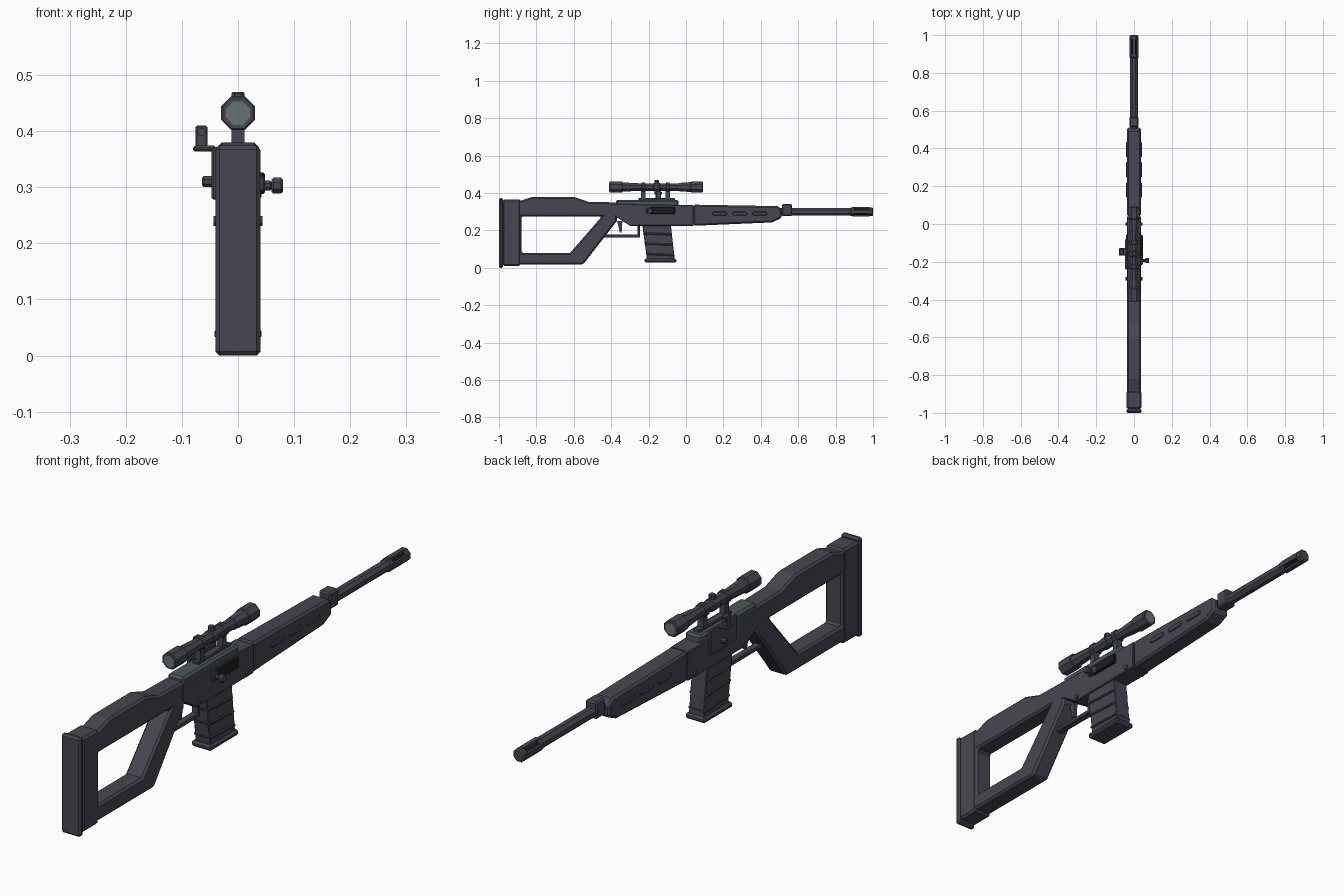
import bpy, bmesh, math
from mathutils import Matrix, Vector

if "Cube" in bpy.data.objects:
    bpy.data.objects.remove(bpy.data.objects["Cube"])


def material(name, red, green, blue):
    mat = bpy.data.materials.new(name)
    mat.use_nodes = True
    colour = (red, green, blue, 1)
    mat.diffuse_color = colour
    shader = next(n for n in mat.node_tree.nodes if n.type == 'BSDF_PRINCIPLED')
    shader.inputs["Base Color"].default_value = colour
    return mat


GREY = material("dark grey", red=.062, green=.062, blue=.085)
COVER = material("cover grey", red=.075, green=.095, blue=.1)
BLACK = material("black", red=.012, green=.012, blue=.015)
GLASS = material("lens glass", red=.13, green=.17, blue=.18)

# Shared measures: half widths, chamfers and the two long axes
BODY, SLIM, THIN = .037, .014, .007
CHAMFER, FINE = .008, .003
BARREL_Z, SCOPE_Z = .3, .432


def finish(name, bm, mat, bevel):
    bmesh.ops.recalc_face_normals(bm, faces=bm.faces)
    mesh = bpy.data.meshes.new(name)
    bm.to_mesh(mesh)
    bm.free()
    mesh.materials.append(mat)
    part = bpy.data.objects.new(name, mesh)
    bpy.context.collection.objects.link(part)
    if bevel:
        add_bevel(part, bevel)
    return part


def add_bevel(part, width):
    chamfer = part.modifiers.new("chamfer", 'BEVEL')
    chamfer.width, chamfer.segments = width, 1
    chamfer.limit_method = 'ANGLE'
    chamfer.angle_limit = math.radians(50)


def prism(name, points, half=BODY, mat=GREY, bevel=CHAMFER, x=0):
    """Side profile of (y, z) points extruded across the width."""
    bm = bmesh.new()
    side = bm.faces.new([bm.verts.new((x - half, y, z)) for y, z in points])
    grown = bmesh.ops.extrude_face_region(bm, geom=[side])["geom"]
    moved = [v for v in grown if isinstance(v, bmesh.types.BMVert)]
    bmesh.ops.translate(bm, vec=(half + half, 0, 0), verts=moved)
    return finish(name, bm, mat, bevel)


def box(name, y, z, half=BODY, mat=GREY, bevel=FINE, x=0):
    """Block spanning the given y and z ranges."""
    (back, front), (low, high) = y, z
    corners = [(back, low), (front, low), (front, high), (back, high)]
    return prism(name, corners, half, mat, bevel, x)


def tube(name, span, radius, tip=None, axis='Y', x=0, y=0, z=BARREL_Z, mat=GREY, bevel=FINE):
    """Eight-sided rod or cone along an axis; radii are measured to the flats."""
    start, end = span
    turn = {'X': Matrix.Rotation(math.pi / 2, 4, 'Y'),
            'Y': Matrix.Rotation(-math.pi / 2, 4, 'X'),
            'Z': Matrix()}[axis]
    along = turn @ Vector((0, 0, (start + end) / 2))
    half_step = math.pi / 8
    place = Matrix.Translation(Vector((x, y, z)) + along) @ turn @ Matrix.Rotation(half_step, 4, 'Z')
    bm = bmesh.new()
    bmesh.ops.create_cone(bm, cap_ends=True, segments=8, depth=end - start, matrix=place,
                          radius1=radius / math.cos(half_step),
                          radius2=(tip or radius) / math.cos(half_step))
    return finish(name, bm, mat, bevel)


def around(centre, reach):
    return (centre - reach, centre + reach)


# Skeleton stock with its opening
stock = prism("stock", [(-.97, .018), (-.55, .018), (-.37, .25), (-.37, .35), (-.52, .353),
                        (-.6, .38), (-.82, .38), (-.88, .36), (-.97, .36)], bevel=None)
cutter = prism("stock_opening_cutter", [(-.88, .08), (-.62, .08), (-.45, .275), (-.88, .275)],
               half=BODY + BODY, bevel=None)
cutter.hide_render = True
cutter.hide_set(True)
opening = stock.modifiers.new("opening", 'BOOLEAN')
opening.operation, opening.solver = 'DIFFERENCE', 'EXACT'
opening.object = cutter
add_bevel(stock, CHAMFER)
box("butt_block", y=(-.98, -.885), z=(.01, .366), half=BODY + .002, bevel=CHAMFER)
box("butt_pad", y=(-1, -.978), z=(0, .374), half=BODY + .003, bevel=THIN)

# Receiver with its pins and top cover
prism("receiver", [(-.385, .28), (-.3, .225), (.04, .225), (.04, .335), (-.385, .342)],
      half=BODY + .001, bevel=FINE)
for end, y in {"rear": -.29, "front": 0}.items():
    tube(f"{end}_receiver_pin", span=around(0, BODY + THIN), radius=.009, axis='X', y=y, z=.24, bevel=None)
box("top_cover", y=(-.375, -.04), z=(.32, .363), half=BODY - FINE, mat=COVER, bevel=CHAMFER)

# Ejection port and charging handle
box("ejection_port", y=(-.19, -.06), z=(.288, .326), half=CHAMFER, mat=BLACK, x=BODY + FINE)
box("bolt_carrier", y=around(-.19, .025), z=around(.306, SLIM), half=CHAMFER, x=BODY + FINE)
tube("charging_handle", span=(BODY, .06), radius=.009, axis='X', y=-.193, z=.303)
tube("charging_knob", span=(.06, .08), radius=SLIM, axis='X', y=-.193, z=.303)

# Side plate carrying a shelf, lever block and knob
box("side_plate", y=(-.24, -.08), z=(.278, .372), half=THIN, x=-BODY - FINE)
box("side_plate_shelf", y=around(-.148, .02), z=(.364, .374), half=.02, x=-.06)
box("lever_block", y=around(-.148, SLIM), z=(.37, .41), half=.011, x=-.065)
tube("lever_screw", span=around(-.148, .02), radius=THIN, x=-.065, z=.398, bevel=None)
tube("side_plate_knob", span=(-.064, -BODY), radius=.01, axis='X', y=-.15, z=.31)

# Handguard with raised pill-shaped ribs
prism("handguard", [(.04, .225), (.46, .243), (.51, .266), (.51, .315), (.49, .33), (.04, .338)])
for i in range(3):
    middle = .18 + i * .107
    outline = []
    for sy, sz in ((-1, -1), (1, -1), (1, 1), (-1, 1)):
        flat = (middle + sy * .032, .29 + sz * .01)
        tip = (middle + sy * .04, .29 + sz * FINE)
        outline += [flat, tip] if sy == sz * -1 else [tip, flat]
    outline.sort(key=lambda p: math.atan2(p[1] - .29, p[0] - middle))
    prism(f"handguard_rib_{i + 1}", outline, half=BODY + .005, bevel=FINE)

# Barrel, front block and finned muzzle
tube("barrel", span=(.49, .9), radius=.02)
box("front_block", y=around(.54, .027), z=(.276, .341), half=.024, bevel=.006)
tube("muzzle_core", span=(.88, .98), radius=.018, mat=BLACK)
tube("muzzle_collar", span=(.88, .9), radius=.024)
tube("muzzle_ring", span=(.975, 1), radius=.024, bevel=.005)
for side, half, reach in (("upright", .009, .025), ("level", .025, .009)):
    box(f"{side}_muzzle_fins", y=(.89, .98), z=around(BARREL_Z, reach), half=half, bevel=None)

# Slanted magazine with ribs and base plate
prism("magazine", [(-.235, .24), (-.082, .24), (-.06, .04), (-.208, .04)], half=.032, bevel=FINE)
for i in range(3):
    rise = .03 + i * .055
    back, low = -.21 - rise * .135, .04 + rise
    front = back + .152
    prism(f"magazine_rib_{i + 1}", [(back, low), (front, low - THIN), (front, low + FINE), (back, low + .01)],
          half=BODY - .001, bevel=FINE)
box("magazine_base", y=(-.222, -.052), z=(.028, .05), half=BODY + .005, bevel=THIN)

# Trigger and guard
box("trigger_guard", y=(-.45, -.245), z=(.163, .179), half=SLIM)
box("trigger_guard_front", y=(-.258, -.245), z=(.17, .23), half=SLIM)
prism("trigger", [(-.368, .25), (-.34, .25), (-.344, .19), (-.354, .19)], half=THIN, bevel=None)


# Scope: tube, bells, lenses and turret on one axis
def scope_part(name, span, radius, **options):
    tube(name, span, radius, z=SCOPE_Z, **options)


scope_part("scope_tube", span=(-.4, .08), radius=.02)
scope_part("eyepiece", span=(-.41, -.34), radius=.03)
scope_part("eyepiece_taper", span=(-.34, -.25), radius=.025, tip=.02, bevel=None)
scope_part("front_taper", span=(-.04, .03), radius=.022, tip=.027, bevel=None)
scope_part("front_bell", span=(.025, .09), radius=.03)
for end, y in {"rear": -.41, "front": .09}.items():
    scope_part(f"{end}_lens", span=around(y, FINE / 2), radius=.021, mat=GLASS, bevel=None)
scope_part("turret_collar", span=around(-.157, .018), radius=.023)
scope_part("elevation_turret", span=(0, .038), radius=.012, axis='Z', y=-.157)

# Scope mount
box("scope_rail", y=(-.255, -.06), z=(.355, .373), half=SLIM)
for end, y in {"rear": -.228, "front": -.098}.items():
    scope_part(f"{end}_scope_ring", span=around(y, .01), radius=.025)
    box(f"{end}_scope_post", y=around(y, .012), z=(.36, .42), half=.012, bevel=None)
